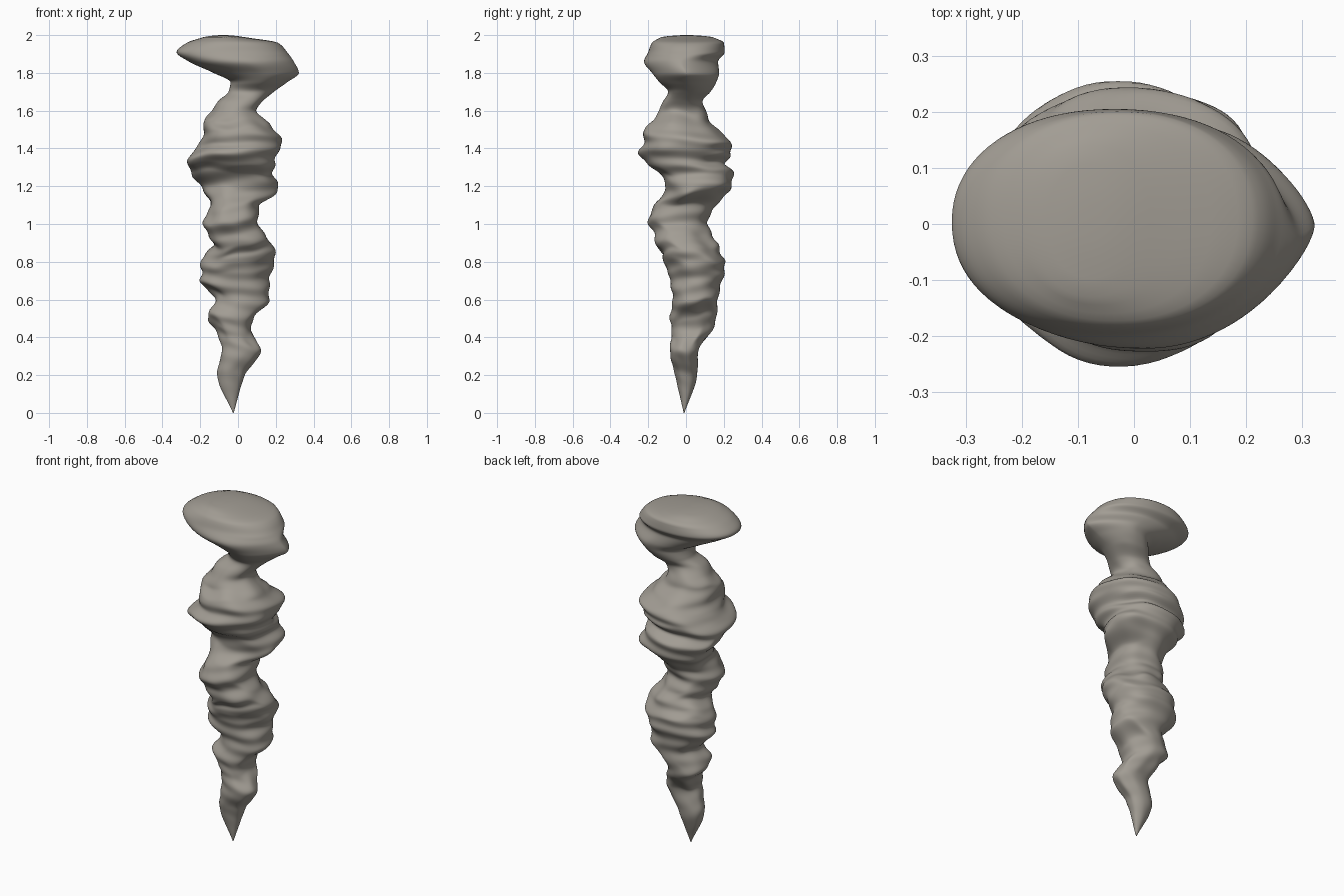
import bpy, bmesh, math

if "Cube" in bpy.data.objects:
    bpy.data.objects.remove(bpy.data.objects["Cube"])

# Outline of the rock spire: height, left, right, front, back
PROFILE = [
    (0.00, -.027, -.023, -.012, -.008),
    (0.21, -.11, .04, -.06, .06),
    (0.33, -.085, .12, -.085, .065),
    (0.44, -.12, .07, -.075, .14),
    (0.50, -.16, .08, -.085, .16),
    (0.60, -.12, .165, -.07, .168),
    (0.70, -.20, .165, -.085, .19),
    (0.75, -.19, .18, -.095, .205),
    (0.80, -.20, .19, -.12, .205),
    (0.84, -.17, .20, -.12, .185),
    (0.89, -.13, .18, -.16, .17),
    (0.94, -.155, .145, -.165, .14),
    (1.01, -.185, .105, -.20, .115),
    (1.10, -.145, .115, -.165, .16),
    (1.19, -.19, .215, -.105, .235),
    (1.27, -.245, .185, -.14, .25),
    (1.32, -.265, .195, -.205, .205),
    (1.37, -.25, .205, -.25, .24),
    (1.43, -.20, .235, -.225, .235),
    (1.50, -.18, .19, -.22, .165),
    (1.55, -.178, .14, -.165, .12),
    (1.60, -.135, .095, -.145, .105),
    (1.65, -.105, .13, -.12, .087),
    (1.70, -.05, .19, -.095, .13),
    (1.75, -.04, .26, -.14, .16),
    (1.80, -.13, .322, -.18, .175),
    (1.86, -.26, .295, -.222, .17),
    (1.91, -.325, .26, -.20, .205),
    (1.96, -.27, .21, -.18, .20),
]
CROWN = (1.99, -.18, .03, -.13, .14)
ROWS = PROFILE + [CROWN]


def slopes(zs, vs):
    """Shape-preserving slopes, flat at every bulge and waist."""
    d = [(vs[i + 1] - vs[i]) / (zs[i + 1] - zs[i]) for i in range(len(zs) - 1)]
    m = [d[0]]
    for a, b in zip(d, d[1:]):
        m.append(2 * a * b / (a + b) if a * b > 0 else 0)
    return m + [d[-1]]


ZS = [r[0] for r in ROWS]
COLS = [[r[k] for r in ROWS] for k in range(1, 5)]
SLOPES = [slopes(ZS, c) for c in COLS]


def extents(z):
    i = max(j for j in range(len(ZS) - 1) if ZS[j] <= z + 1e-9)
    h = ZS[i + 1] - ZS[i]
    t = (z - ZS[i]) / h
    a, b = 2 * t**3 - 3 * t * t + 1, t**3 - 2 * t * t + t
    c, e = 3 * t * t - 2 * t**3, t**3 - t * t
    return [a * v[i] + b * h * m[i] + c * v[i + 1] + e * h * m[i + 1]
            for v, m in zip(COLS, SLOPES)]


# Loft of rounded rings with slightly wavering ledges
RINGS, SIDES = 260, 80
bm = bmesh.new()
rings = []
for n in range(RINGS + 1):
    z = ZS[-1] * n / RINGS
    body = min(1, z / 0.4) * max(0, min(1, (1.72 - z) / 0.2))
    lobe = max(0, 1 - ((z - 1.80) / 0.10)**2)   # right lip of the cap
    ring = []
    for s in range(SIDES):
        a = math.tau * s / SIDES
        cx, sy = math.cos(a), math.sin(a)
        # ledges waver in height between the four measured sides
        wz = z + body * (0.018 * math.sin(2 * a) * math.sin(9 * z)
                         + 0.010 * math.sin(4 * a + 5 * z) * math.sin(2 * a))
        x0, x1, y0, y1 = extents(min(max(wz, 0), ZS[-1]))
        rough = 1 + body * (0.03 * math.sin(2 * a) * math.sin(3 * a + 31 * z)
                            + 0.025 * math.sin(75 * z + 2.5 * math.sin(a + 4 * z)))
        # the lip narrows to a point on the right, elsewhere rings are fuller
        p = 0.93 + 0.4 * lobe * max(0, cx)**0.5
        ux = math.copysign(abs(cx)**p, cx) * rough
        uy = math.copysign(abs(sy)**p, sy) * rough
        ring.append(bm.verts.new(((x0 + x1) / 2 + ux * (x1 - x0) / 2,
                                  (y0 + y1) / 2 + uy * (y1 - y0) / 2, z)))
    rings.append(ring)

# Domed crown closing the top
top = rings[-1]
mid = (-.08, 0.005)
for f in (0.75, 0.5, 0.25):
    rings.append([bm.verts.new((mid[0] + (v.co.x - mid[0]) * f,
                                mid[1] + (v.co.y - mid[1]) * f,
                                2.0 - 0.01 * f * f)) for v in top])
for lo, hi in zip(rings, rings[1:]):
    for s in range(SIDES):
        t = (s + 1) % SIDES
        bm.faces.new((lo[s], lo[t], hi[t], hi[s]))
bm.faces.new(rings[-1])
bm.faces.new(rings[0][::-1])
bmesh.ops.recalc_face_normals(bm, faces=bm.faces)
for f in bm.faces:
    f.smooth = True

mesh = bpy.data.meshes.new("rock_spire")
bm.to_mesh(mesh)
bm.free()
spire = bpy.data.objects.new("rock_spire", mesh)
bpy.context.collection.objects.link(spire)

# Stone colour
stone = bpy.data.materials.new("warm grey stone")
stone.diffuse_color = (0.36, 0.335, 0.295, 1)
stone.use_nodes = True
stone.node_tree.nodes["Principled BSDF"].inputs["Base Color"].default_value = stone.diffuse_color
mesh.materials.append(stone)
